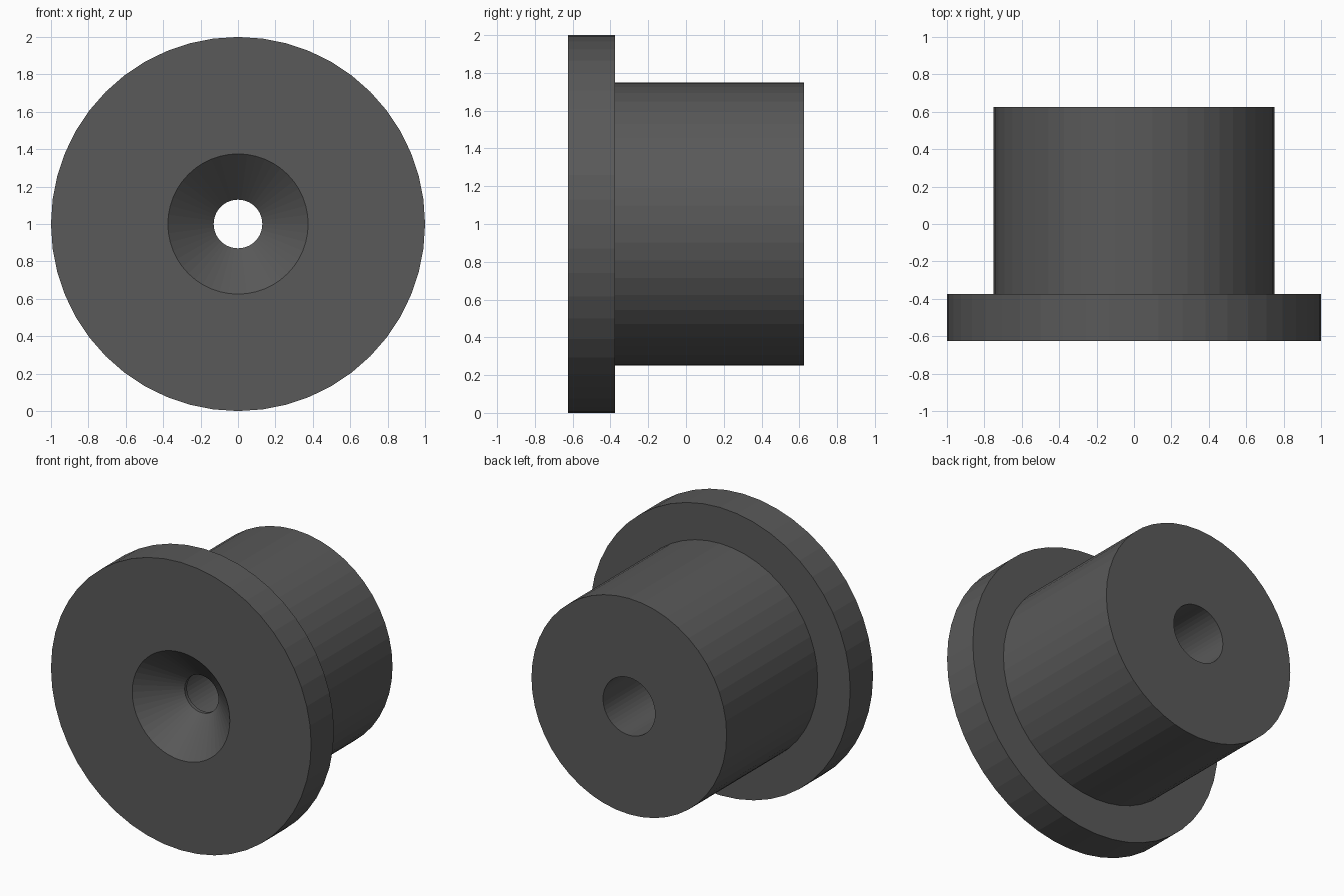
import bpy, bmesh
from math import cos, sin, tau

if "Cube" in bpy.data.objects:
    bpy.data.objects.remove(bpy.data.objects["Cube"])

SIDES = 48
CENTRE_Z = 1.0

# Closed cross-section as (radius, y): flange, barrel, wide rear bore,
# narrow throat, countersink
PROFILE = [
    (0.375, -0.625), (1.0, -0.625), (1.0, -0.375), (0.75, -0.375),
    (0.75, 0.625), (0.2, 0.625), (0.2, -0.375),
    (0.13, -0.375), (0.13, -0.4),
]


def lathe_y(name, profile, sides):
    """Spin a closed profile around a horizontal axis along y."""
    bm = bmesh.new()
    rings = []
    for i in range(sides):
        a = tau * i / sides
        rings.append([bm.verts.new((r * cos(a), y, r * sin(a))) for r, y in profile])
    n = len(profile)
    for i in range(sides):
        a, b = rings[i], rings[(i + 1) % sides]
        for j in range(n):
            k = (j + 1) % n
            bm.faces.new((a[j], a[k], b[k], b[j]))
    bmesh.ops.recalc_face_normals(bm, faces=bm.faces)
    mesh = bpy.data.meshes.new(name)
    bm.to_mesh(mesh)
    bm.free()
    obj = bpy.data.objects.new(name, mesh)
    bpy.context.collection.objects.link(obj)
    return obj


# Flanged bushing with a countersunk through hole
bushing = lathe_y("flanged_bushing", PROFILE, SIDES)
bushing.location.z = CENTRE_Z

# Dark grey rubber
rubber = bpy.data.materials.new("dark_rubber")
rubber.diffuse_color = (0.1, 0.1, 0.1, 1.0)
rubber.use_nodes = True
rubber.node_tree.nodes["Principled BSDF"].inputs["Base Color"].default_value = rubber.diffuse_color
bushing.data.materials.append(rubber)
